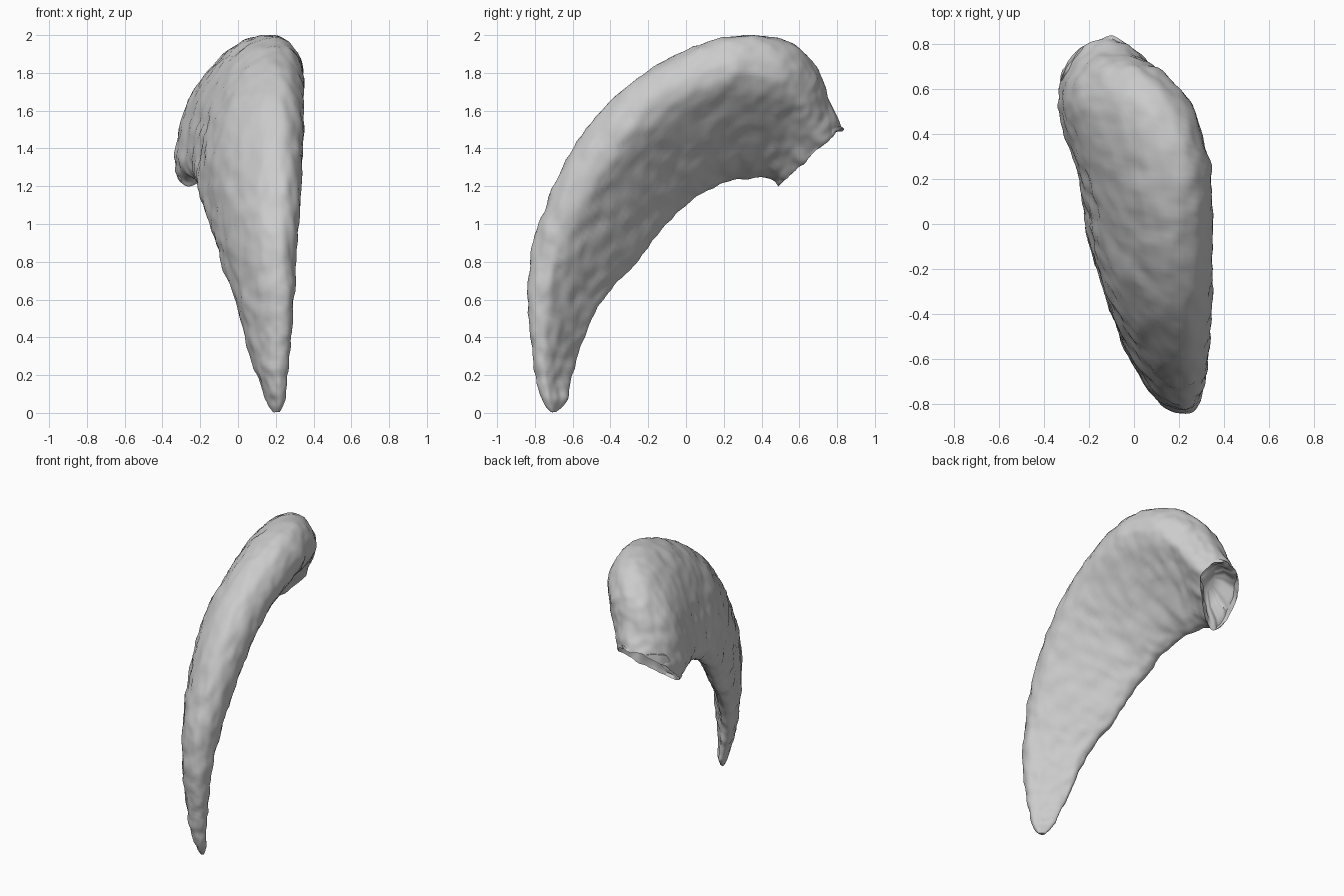
import bpy, bmesh
from mathutils import Vector, noise

if "Cube" in bpy.data.objects:
    bpy.data.objects.remove(bpy.data.objects["Cube"])

# Stations from tip to root: outer y,z / inner y,z / left x, right x
STATIONS = [
    (-.715, .006, -.685, .006, .185, .22),
    (-.76, .06, -.635, .06, .155, .248),
    (-.80, .20, -.605, .20, .10, .262),
    (-.83, .45, -.55, .38, .04, .286),
    (-.832, .72, -.44, .60, -.02, .30),
    (-.78, 1.0, -.28, .78, -.09, .315),
    (-.615, 1.37, -.14, .96, -.15, .338),
    (-.37, 1.68, -.02, 1.08, -.20, .345),
    (-.08, 1.88, .10, 1.17, -.22, .345),
    (.22, 1.99, .26, 1.24, -.26, .338),
    (.52, 1.975, .40, 1.24, -.325, .28),
    (.69, 1.83, .46, 1.225, -.36, .19),
    (.755, 1.66, .485, 1.205, -.365, .11),
    (.825, 1.50, .49, 1.20, -.36, .045),
]

# Cross-section (x, inner -> outer): flat right face, rounded left face
SECTION = [(-.75, -1), (-.4, -.85), (.2, -.38), (.72, .08), (1, .42),
           (.95, .73), (.74, .94), (.42, 1), (0, .87), (-.4, .57),
           (-.75, .12), (-.95, -.4), (-1, -.75), (-.92, -.94)]


def spline(points, per, closed=False):
    """Catmull-Rom through the points."""
    n = len(points)
    pts = [Vector(p) for p in points]
    get = (lambda i: pts[i % n]) if closed else (lambda i: pts[max(0, min(n - 1, i))])
    out = []
    for i in range(n if closed else n - 1):
        a, b, c, d = (get(i + k) for k in (-1, 0, 1, 2))
        for k in range(per):
            t = k / per
            out.append(.5 * (2 * b + (c - a) * t + (2 * a - 5 * b + 4 * c - d) * t * t
                             + (3 * b - a - 3 * c + d) * t ** 3))
    if not closed:
        out.append(pts[-1])
    return out


bm = bmesh.new()
section = spline(SECTION, 6, True)
rails = spline(STATIONS, 10)
N = len(section)

# Loft the claw; the section leans less towards the root
rings = []
for k, s in enumerate(rails):
    upright = .28 * max(0, (k - 90) / (len(rails) - 91))
    ring = []
    for a, b in section:
        t = (b + 1) / 2
        u = (a - upright * b + 1) / 2
        ring.append(bm.verts.new((s[4] + (s[5] - s[4]) * u,
                                  s[2] + (s[0] - s[2]) * t,
                                  s[3] + (s[1] - s[3]) * t)))
    rings.append(ring)

# Ragged root edge with a notch across the break
for v, (a, b) in zip(rings[-1], section):
    v.co.z += .07 * max(0, 1 - b * b) + .035 * noise.noise(v.co * 11)
    v.co.y += -.02 * max(0, 1 - b * b) + .02 * noise.noise(v.co * 14)

# Hollow socket inside the root
last = rings[-1]
mid = sum((v.co for v in last), Vector()) / N
inward = Vector((.03, -.10, .16))
for scale, depth in ((.82, .08), (.66, .5), (.35, .7)):
    rings.append([bm.verts.new(mid + (v.co - mid) * scale + inward * depth) for v in last])

for r0, r1 in zip(rings, rings[1:]):
    for i in range(N):
        j = (i + 1) % N
        bm.faces.new((r0[i], r0[j], r1[j], r1[i]))
bm.faces.new(rings[0])
bm.faces.new(rings[-1])
bmesh.ops.recalc_face_normals(bm, faces=bm.faces)

# Weathered surface ripples
bm.normal_update()
shift = [(v, v.normal * (.010 * noise.noise(v.co * 10) + .008 * noise.noise(v.co * 19)))
         for v in bm.verts]
for v, d in shift:
    v.co += d
    v.co.z = max(v.co.z, 0)

mesh = bpy.data.meshes.new("curved_claw")
bm.to_mesh(mesh)
bm.free()
claw = bpy.data.objects.new("curved_claw", mesh)
bpy.context.collection.objects.link(claw)
bpy.context.view_layer.objects.active = claw
claw.select_set(True)
bpy.ops.object.shade_smooth_by_angle(angle=1.0)
